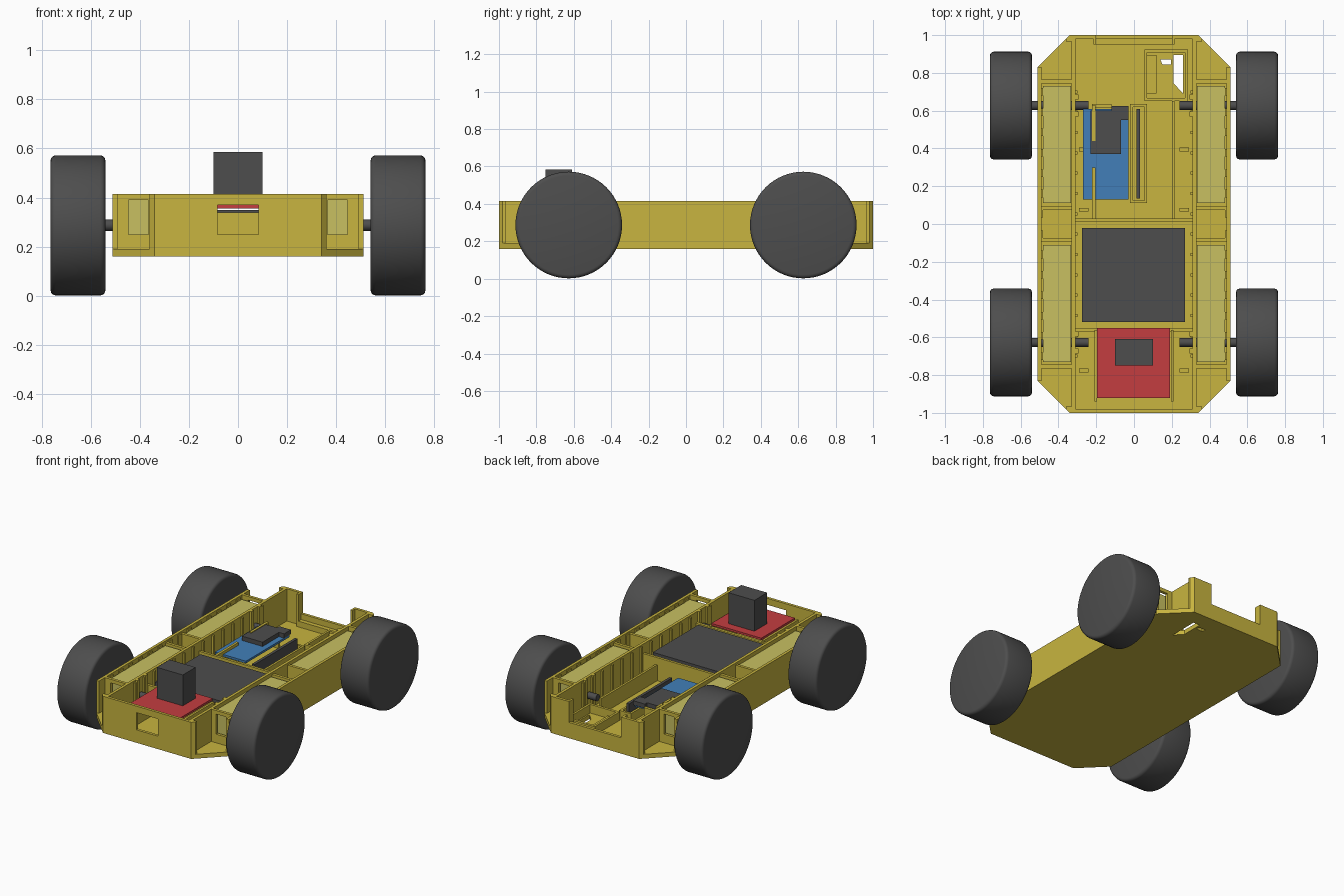
import bpy, bmesh, math
from mathutils import Matrix, Vector

cube = bpy.data.objects.get("Cube")
if cube:
    bpy.data.objects.remove(cube, do_unlink=True)

FLOOR, TOP, BASE = 0.19, 0.415, 0.16


def material(name, rgb):
    m = bpy.data.materials.new(name)
    m.use_nodes = True
    m.diffuse_color = (*rgb, 1)
    m.node_tree.nodes["Principled BSDF"].inputs["Base Color"].default_value = (*rgb, 1)
    return m


YELLOW = material("body yellow", (0.58, 0.46, 0.05))
PALE = material("motor pale yellow", (0.58, 0.53, 0.12))
DARK = material("dark grey", (0.075, 0.075, 0.075))
BLUE = material("board blue", (0.054, 0.212, 0.48))
RED = material("plate red", (0.55, 0.048, 0.051))


def finish(name, bm, mat):
    bmesh.ops.recalc_face_normals(bm, faces=bm.faces)
    mesh = bpy.data.meshes.new(name)
    bm.to_mesh(mesh)
    bm.free()
    mesh.materials.append(mat)
    ob = bpy.data.objects.new(name, mesh)
    bpy.context.collection.objects.link(ob)
    return ob


def boxes(name, spans, mat=YELLOW):
    """One object from boxes given as (x0, x1, y0, y1, z0, z1)."""
    bm = bmesh.new()
    for x0, x1, y0, y1, z0, z1 in spans:
        size = Matrix.Diagonal((x1 - x0, y1 - y0, z1 - z0, 1))
        mid = Vector((x0 + x1, y0 + y1, z0 + z1)) / 2
        bmesh.ops.create_cube(bm, size=1, matrix=Matrix.Translation(mid) @ size)
    return finish(name, bm, mat)


def prism(name, outline, z0, z1, mat=YELLOW):
    bm = bmesh.new()
    face = bm.faces.new([bm.verts.new((x, y, z0)) for x, y in outline])
    out = bmesh.ops.extrude_face_region(bm, geom=[face])
    up = [v for v in out["geom"] if isinstance(v, bmesh.types.BMVert)]
    bmesh.ops.translate(bm, verts=up, vec=(0, 0, z1 - z0))
    return finish(name, bm, mat)


def flip(span, sx, sy):
    """Mirror a box span across x and/or y."""
    x0, x1, y0, y1, z0, z1 = span
    xs, ys = sorted((x0 * sx, x1 * sx)), sorted((y0 * sy, y1 * sy))
    return (*xs, *ys, z0, z1)


def rod(name, radius, x0, x1, y, z, segments, bevel=0):
    bm = bmesh.new()
    place = Matrix.Translation(((x0 + x1) / 2, y, z)) @ Matrix.Rotation(math.pi / 2, 4, "Y")
    bmesh.ops.create_cone(bm, cap_ends=True, segments=segments, radius1=radius,
                          radius2=radius, depth=abs(x1 - x0), matrix=place)
    if bevel:
        rims = [e for e in bm.edges if abs(e.verts[0].co.x - e.verts[1].co.x) < 1e-5]
        bmesh.ops.bevel(bm, geom=rims, offset=bevel, segments=3, profile=0.5, affect="EDGES")
    ob = finish(name, bm, DARK)
    bpy.ops.object.select_all(action="DESELECT")
    bpy.context.view_layer.objects.active = ob
    ob.select_set(True)
    bpy.ops.object.shade_smooth_by_angle(angle=math.radians(35))


# Floor pan with chamfered corners and cut-outs near the back
corner = [(0.34, -1), (0.51, -0.83), (0.51, 0.83), (0.34, 1)]
floor = prism("floor_pan", corner + [(-x, y) for x, y in reversed(corner)], BASE, FLOOR)
holes = [prism("floor_slot", [(0.21, 0.895), (0.26, 0.895), (0.26, 0.69), (0.21, 0.745)], 0.1, 0.3),
         prism("floor_notch", [(0.14, 0.87), (0.195, 0.87), (0.195, 0.845), (0.15, 0.845)], 0.1, 0.3)]
bpy.context.view_layer.objects.active = floor
for hole in holes:
    mod = floor.modifiers.new("cut", "BOOLEAN")
    mod.operation, mod.object, mod.solver = "DIFFERENCE", hole, "EXACT"
    bpy.ops.object.modifier_apply(modifier=mod.name)
    bpy.data.objects.remove(hole, do_unlink=True)

# Front wall with a sensor window, and back wall with a wide gap
boxes("front_wall", [(-0.34, -0.083, -1, -0.98, FLOOR, TOP), (0.083, 0.34, -1, -0.98, FLOOR, TOP),
                     (-0.083, 0.083, -1, -0.98, FLOOR, 0.25), (-0.083, 0.083, -1, -0.98, 0.37, TOP)])
boxes("back_wall", [(-0.34, -0.2, 0.98, 1, FLOOR, TOP), (0.2, 0.34, 0.98, 1, FLOOR, TOP),
                    (-0.2, 0.2, 0.98, 1, FLOOR, 0.27), (-0.2, 0.2, 0.95, 0.98, FLOOR, 0.23),
                    (-0.215, -0.2, 0.95, 0.98, FLOOR, TOP), (0.2, 0.215, 0.95, 0.98, FLOOR, TOP)])

for side, sx in (("left", 1), ("right", -1)):
    # Long walls and the scalloped ribs along them
    boxes(side + "_outer_wall", [flip((0.49, 0.51, -0.83, 0.83, FLOOR, TOP), sx, 1)])
    boxes(side + "_inner_wall", [flip((0.31, 0.33, -0.98, 0.98, FLOOR, TOP), sx, 1)])
    ribs = []
    for i in range(14):
        y = -0.7 + i * 1.4 / 13
        ribs += [flip((0.482, 0.49, y - 0.02, y + 0.02, FLOOR, 0.405), sx, 1),
                 flip((0.298, 0.31, y - 0.008, y + 0.008, FLOOR, 0.405), sx, 1)]
    boxes(side + "_wall_ribs", ribs)

    for end, sy in (("back", 1), ("front", -1)):
        tag = end + "_" + side
        # Chamfered corner post
        prism(tag + "_corner_post", [(x * sx, y * sy) for x, y in
              ((0.33, 1), (0.34, 1), (0.36, 0.98), (0.36, 0.965), (0.33, 0.965))], FLOOR, TOP)
        # Bay dividers: the end one has a window showing the motor
        bay = [(0.33, 0.365, 0.745, 0.765, FLOOR, TOP), (0.445, 0.49, 0.745, 0.765, FLOOR, TOP),
               (0.365, 0.445, 0.745, 0.765, FLOOR, 0.25), (0.365, 0.445, 0.745, 0.765, 0.39, TOP),
               (0.33, 0.49, 0.075, 0.095, FLOOR, 0.4)]
        boxes(tag + "_bay_dividers", [flip(s, sx, sy) for s in bay])
        # Motor, axle, axle guides and wheel
        boxes(tag + "_motor", [flip((0.333, 0.482, 0.11, 0.73, 0.22, 0.39), sx, sy)], PALE)
        boxes(tag + "_axle_guides", [flip((0.295, 0.31, y, y + 0.025, FLOOR, TOP), sx, sy)
                                     for y in (0.57, 0.66)])
        rod(tag + "_axle", 0.023, 0.24 * sx, 0.56 * sx, 0.627 * sy, 0.288, 24)
        rod(tag + "_wheel", 0.285, 0.54 * sx, 0.763 * sx, 0.627 * sy, 0.287, 64, 0.02)

# Cross walls between the central compartments
boxes("cross_walls", [(-0.31, 0.31, 0.012, 0.03, FLOOR, 0.35),
                      (-0.31, 0.31, -0.57, -0.55, FLOOR, 0.34)])

# Sensor tray: supports, red plate and upright block
boxes("sensor_tray", [(-0.21, -0.195, -0.94, -0.56, FLOOR, 0.355),
                      (0.195, 0.21, -0.94, -0.56, FLOOR, 0.355)])
boxes("sensor_plate", [(-0.195, 0.19, -0.92, -0.55, 0.355, 0.37)], RED)
boxes("sensor_block", [(-0.1, 0.1, -0.75, -0.61, 0.37, 0.585)], DARK)

# Battery
boxes("battery", [(-0.275, 0.27, -0.52, -0.02, FLOOR, 0.35)], DARK)

# Control board with its chip and connector, held by two thin rails
boxes("control_board", [(-0.27, -0.03, 0.13, 0.61, 0.295, 0.31)], BLUE)
boxes("board_chip", [(-0.23, -0.07, 0.37, 0.6, 0.31, 0.34),
                     (-0.12, -0.03, 0.55, 0.625, 0.31, 0.34)], DARK)
boxes("board_rails", [(-0.222, -0.205, 0.03, 0.3, FLOOR, 0.33),
                      (-0.222, -0.205, 0.44, 0.63, FLOOR, 0.345),
                      (-0.222, -0.12, 0.615, 0.635, FLOOR, 0.32)])

# Upright board in its narrow holder, and the long cable rail
boxes("upright_board", [(0.012, 0.032, 0.135, 0.61, FLOOR, 0.3)], DARK)
boxes("upright_board_holder", [(-0.02, -0.005, 0.11, 0.635, FLOOR, 0.25),
                               (0.055, 0.07, 0.11, 0.635, FLOOR, 0.25),
                               (-0.005, 0.055, 0.11, 0.125, FLOOR, 0.25),
                               (-0.005, 0.055, 0.62, 0.635, FLOOR, 0.25)])
boxes("cable_rail", [(0.2, 0.215, 0.03, 0.65, FLOOR, 0.3)])

# Switch holder around the floor cut-outs
boxes("switch_holder", [(0.055, 0.07, 0.65, 0.925, FLOOR, 0.25), (0.27, 0.285, 0.65, 0.925, FLOOR, 0.25),
                        (0.07, 0.27, 0.65, 0.668, FLOOR, 0.25), (0.07, 0.27, 0.907, 0.925, FLOOR, 0.25),
                        (0.07, 0.12, 0.69, 0.895, FLOOR, 0.22)])

# Small floor tabs
boxes("floor_tabs", [(x - 0.025, x + 0.025, y - 0.01, y + 0.01, FLOOR, 0.21)
                     for x in (-0.265, 0.265) for y in (-0.775, 0.075, 0.395)])
